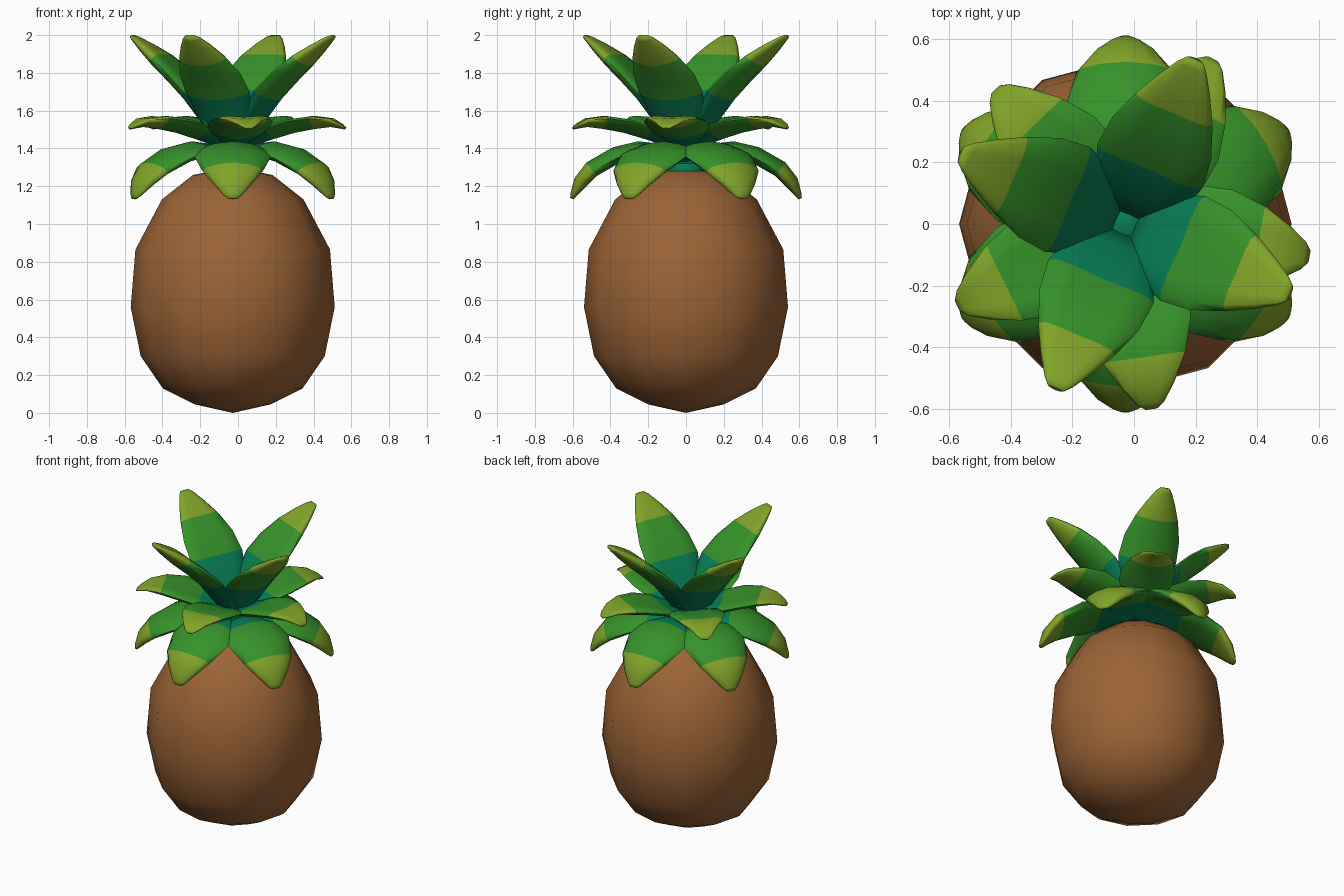
import bpy
import bmesh
from math import cos, sin, radians, pi
from mathutils import Vector

if "Cube" in bpy.data.objects:
    bpy.data.objects.remove(bpy.data.objects["Cube"], do_unlink=True)

CENTRE = Vector((-0.028, 0, 0))


def material(name, rgb):
    m = bpy.data.materials.new(name)
    m.use_nodes = True
    m.diffuse_color = (*rgb, 1)
    bsdf = m.node_tree.nodes["Principled BSDF"]
    bsdf.inputs["Base Color"].default_value = (*rgb, 1)
    bsdf.inputs["Roughness"].default_value = 0.8
    return m


brown = material("brown skin", (0.33, 0.126, 0.037))
teal = material("teal leaf base", (0.002, 0.21, 0.09))
green = material("green leaf", (0.037, 0.29, 0.023))
lime = material("lime leaf tip", (0.22, 0.37, 0.022))


def finish(bm, name, materials, angle):
    bmesh.ops.recalc_face_normals(bm, faces=bm.faces[:])
    mesh = bpy.data.meshes.new(name)
    bm.to_mesh(mesh)
    bm.free()
    for m in materials:
        mesh.materials.append(m)
    ob = bpy.data.objects.new(name, mesh)
    ob.location = CENTRE
    bpy.context.collection.objects.link(ob)
    bpy.ops.object.select_all(action='DESELECT')
    ob.select_set(True)
    bpy.context.view_layer.objects.active = ob
    bpy.ops.object.shade_smooth_by_angle(angle=radians(angle))


def lathe(name, profile, sides, mat):
    # Profile of (radius, height), spun about the upright axis
    bm = bmesh.new()
    verts = [bm.verts.new((r, 0, z)) for r, z in profile]
    edges = [bm.edges.new(pair) for pair in zip(verts, verts[1:])]
    bmesh.ops.spin(bm, geom=verts + edges, cent=(0, 0, 0), axis=(0, 0, 1),
                   angle=2 * pi, steps=sides, use_merge=False)
    bmesh.ops.remove_doubles(bm, verts=bm.verts[:], dist=0.0005)
    finish(bm, name, [mat], 60)


def leaf(name, stations, heading, fold, thick, teal_to, lime_from):
    # Stations of (reach, height, half width), lofted with a folded oval section
    bm = bmesh.new()
    out = Vector((cos(heading), sin(heading), 0))
    side = Vector((-sin(heading), cos(heading), 0))
    up = Vector((0, 0, 1))
    n = 12
    section = [(cos(2 * pi * k / n), sin(2 * pi * k / n)) for k in range(n)]
    last = len(stations) - 1
    rings = []
    for i, (r, z, w) in enumerate(stations):
        a, b = stations[max(i - 1, 0)], stations[min(i + 1, last)]
        run = Vector((b[0] - a[0], b[1] - a[1])).normalized()
        normal = up * run.x - out * run.y
        depth = thick * min(1, w * 8)
        rings.append([bm.verts.new(out * r + up * z + side * (s * w)
                                   + normal * (fold * w * abs(s) ** 1.3 + t * depth))
                      for s, t in section])
    for (ra, rb), sa, sb in zip(zip(rings, rings[1:]), stations, stations[1:]):
        middle = (sa[0] + sb[0]) / 2
        colour = 0 if middle < teal_to else 2 if middle > lime_from else 1
        for j in range(n):
            k = (j + 1) % n
            bm.faces.new((ra[j], ra[k], rb[k], rb[j])).material_index = colour
    bm.faces.new(rings[0])
    bm.faces.new(rings[-1]).material_index = 2
    finish(bm, name, [teal, green, lime], 85)


def tier(name, count, start, stations, **shape):
    for i in range(count):
        leaf(f"{name}_{i + 1}", stations, radians(start + 360 * i / count), **shape)


# Fruit body and the stem core inside the crown
lathe("fruit_body", [(0, 0), (0.2, 0.045), (0.37, 0.13), (0.487, 0.3), (0.54, 0.56),
                     (0.515, 0.865), (0.375, 1.13), (0.21, 1.26), (0, 1.3)], 12, brown)
lathe("crown_core", [(0.1, 1.25), (0.1, 1.42), (0.06, 1.46), (0, 1.465)], 10, teal)

# Drooping lower leaves
tier("lower_leaf", 6, 30,
     [(0.04, 1.34, 0.09), (0.14, 1.38, 0.155), (0.25, 1.393, 0.195), (0.37, 1.365, 0.2),
      (0.5, 1.29, 0.16), (0.56, 1.22, 0.105), (0.595, 1.155, 0.05), (0.605, 1.135, 0.025)],
     fold=-0.08, thick=0.045, teal_to=0.25, lime_from=0.5)

# Level middle leaves
tier("middle_leaf", 5, -10,
     [(0.03, 1.42, 0.07), (0.12, 1.45, 0.12), (0.21, 1.48, 0.165), (0.33, 1.515, 0.17),
      (0.44, 1.535, 0.135), (0.53, 1.535, 0.085), (0.585, 1.515, 0.045), (0.605, 1.505, 0.02)],
     fold=0.17, thick=0.032, teal_to=0.21, lime_from=0.44)

# Upright top leaves
tier("upper_leaf", 4, 67,
     [(0.03, 1.39, 0.08), (0.11, 1.53, 0.145), (0.225, 1.68, 0.185), (0.32, 1.775, 0.175),
      (0.42, 1.865, 0.135), (0.5, 1.93, 0.09), (0.56, 1.978, 0.05), (0.58, 1.992, 0.03)],
     fold=0.15, thick=0.042, teal_to=0.22, lime_from=0.42)
